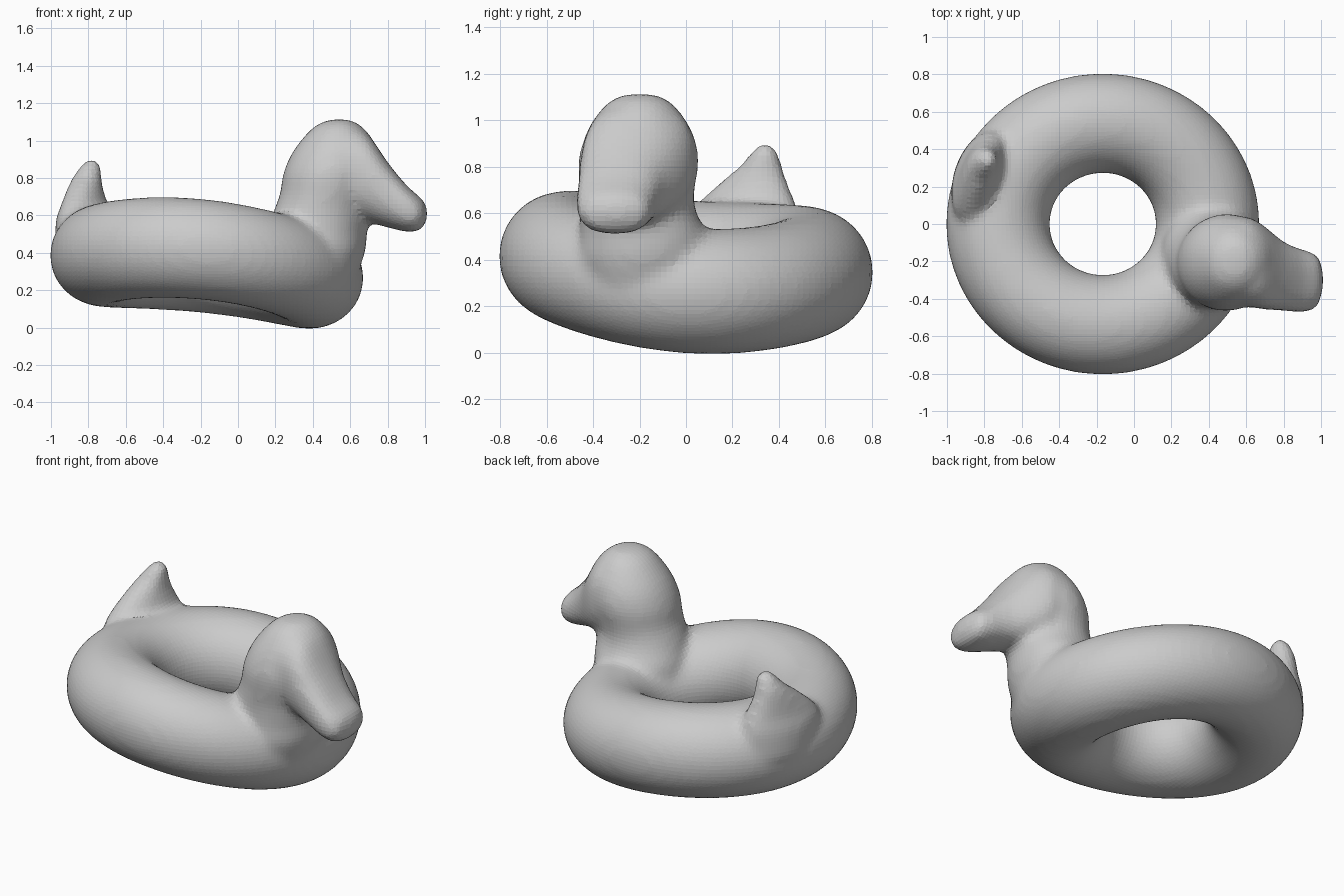
import bpy, bmesh, math
from mathutils import Vector

if "Cube" in bpy.data.objects:
    bpy.data.objects.remove(bpy.data.objects["Cube"])

grey = bpy.data.materials.new("plain grey")
grey.use_nodes = True
grey.diffuse_color = (0.6, 0.6, 0.6, 1)
grey.node_tree.nodes["Principled BSDF"].inputs["Base Color"].default_value = (0.6, 0.6, 0.6, 1)


def add_object(name, bm):
    bmesh.ops.recalc_face_normals(bm, faces=bm.faces)
    mesh = bpy.data.meshes.new(name)
    bm.to_mesh(mesh)
    bm.free()
    mesh.materials.append(grey)
    ob = bpy.data.objects.new(name, mesh)
    bpy.context.collection.objects.link(ob)
    return ob


def bridge(bm, a, b):
    for i in range(len(a)):
        j = (i + 1) % len(a)
        bm.faces.new((a[i], a[j], b[j], b[i]))


def smooth_path(keys, steps):
    """Catmull-Rom samples through the key sections."""
    rows = [Vector(k) for k in keys]
    out = []
    for i in range(len(rows) - 1):
        p0, p1, p2 = rows[max(i - 1, 0)], rows[i], rows[i + 1]
        p3 = rows[min(i + 2, len(rows) - 1)]
        for s in range(steps):
            t = s / steps
            out.append(0.5 * (2 * p1 + (p2 - p0) * t + (2 * p0 - 5 * p1 + 4 * p2 - p3) * t * t
                              + (3 * p1 - p0 - 3 * p2 + p3) * t ** 3))
    return out + [rows[-1]]


def rounded(value, power):
    return math.copysign(abs(value) ** power, value)


def loft(name, keys, place, power=1.0, sides=32, steps=3):
    """Oval sections (position, centre u, centre v, radius u, radius v)."""
    bm = bmesh.new()
    rings = []
    for pos, u, v, ru, rv in smooth_path(keys, steps):
        angles = [2 * math.pi * i / sides for i in range(sides)]
        rings.append([bm.verts.new(place(pos, u, v, ru * rounded(math.cos(a), power),
                                         rv * rounded(math.sin(a), power))) for a in angles])
    for a, b in zip(rings, rings[1:]):
        bridge(bm, a, b)
    bm.faces.new(rings[0])
    bm.faces.new(rings[-1])
    return add_object(name, bm)


# Swim ring: a fat torus, sagging under the head and bent like a saddle
bm = bmesh.new()
rings = []
for i in range(72):
    a = 2 * math.pi * i / 72
    lift = 0.354 - 0.06 * math.cos(a) - 0.035 * math.sin(a) - 0.027 * math.cos(2 * a)
    ring = []
    for j in range(32):
        b = 2 * math.pi * j / 32
        r = 0.55 + 0.272 * math.cos(b)
        ring.append(bm.verts.new((1.02 * r * math.cos(a) - 0.167, 0.98 * r * math.sin(a),
                                  lift + 0.27 * math.sin(b))))
    rings.append(ring)
for i in range(72):
    bridge(bm, rings[i], rings[(i + 1) % 72])
duck = add_object("swim_ring", bm)

# Neck and round head, flaring a little where it meets the ring
head = loft("head", [
    (0.24, 0.39, -0.19, 0.23, 0.24), (0.40, 0.41, -0.18, 0.27, 0.29),
    (0.50, 0.42, -0.18, 0.27, 0.28), (0.58, 0.435, -0.20, 0.26, 0.255),
    (0.65, 0.45, -0.21, 0.25, 0.245), (0.72, 0.475, -0.21, 0.25, 0.25),
    (0.82, 0.495, -0.205, 0.255, 0.26), (0.92, 0.515, -0.20, 0.235, 0.24),
    (1.00, 0.53, -0.20, 0.195, 0.20), (1.07, 0.535, -0.20, 0.135, 0.145),
    (1.105, 0.54, -0.20, 0.075, 0.085), (1.115, 0.54, -0.20, 0.015, 0.015)],
    lambda p, u, v, a, b: (u + a, v + b, p))

# Beak: sloping from the crown down to a blunt drooping tip
beak = loft("beak", [
    (0.54, -0.20, 0.85, 0.24, 0.235), (0.62, -0.205, 0.83, 0.24, 0.25),
    (0.70, -0.235, 0.795, 0.222, 0.235), (0.80, -0.28, 0.71, 0.185, 0.175),
    (0.90, -0.305, 0.637, 0.17, 0.126), (0.965, -0.305, 0.61, 0.15, 0.095),
    (1.0, -0.30, 0.61, 0.10, 0.06), (1.012, -0.30, 0.61, 0.02, 0.015)],
    lambda p, u, v, a, b: (p, u + a, v + b), power=0.85)

# Tail: a pointed fin whose base follows the ring
c, s = math.cos(-0.35), math.sin(-0.35)
tail = loft("tail", [
    (0.40, -0.79, 0.26, 0.17, 0.26), (0.56, -0.815, 0.25, 0.145, 0.26),
    (0.64, -0.82, 0.26, 0.115, 0.225), (0.74, -0.818, 0.295, 0.09, 0.145),
    (0.81, -0.805, 0.325, 0.075, 0.09), (0.87, -0.785, 0.34, 0.052, 0.055),
    (0.908, -0.78, 0.34, 0.015, 0.015)],
    lambda p, u, v, a, b: (u + a * c - b * s, v + a * s + b * c, p))

# Fuse everything into one softly blended skin
bpy.ops.object.select_all(action="DESELECT")
for part in (duck, head, beak, tail):
    part.select_set(True)
bpy.context.view_layer.objects.active = duck
bpy.ops.object.join()
duck.name = "duck_swim_ring"
skin = duck.modifiers.new("skin", "REMESH")
skin.mode = "VOXEL"
skin.voxel_size = 0.024
soften = duck.modifiers.new("soften", "SMOOTH")
soften.factor = 0.5
soften.iterations = 10
